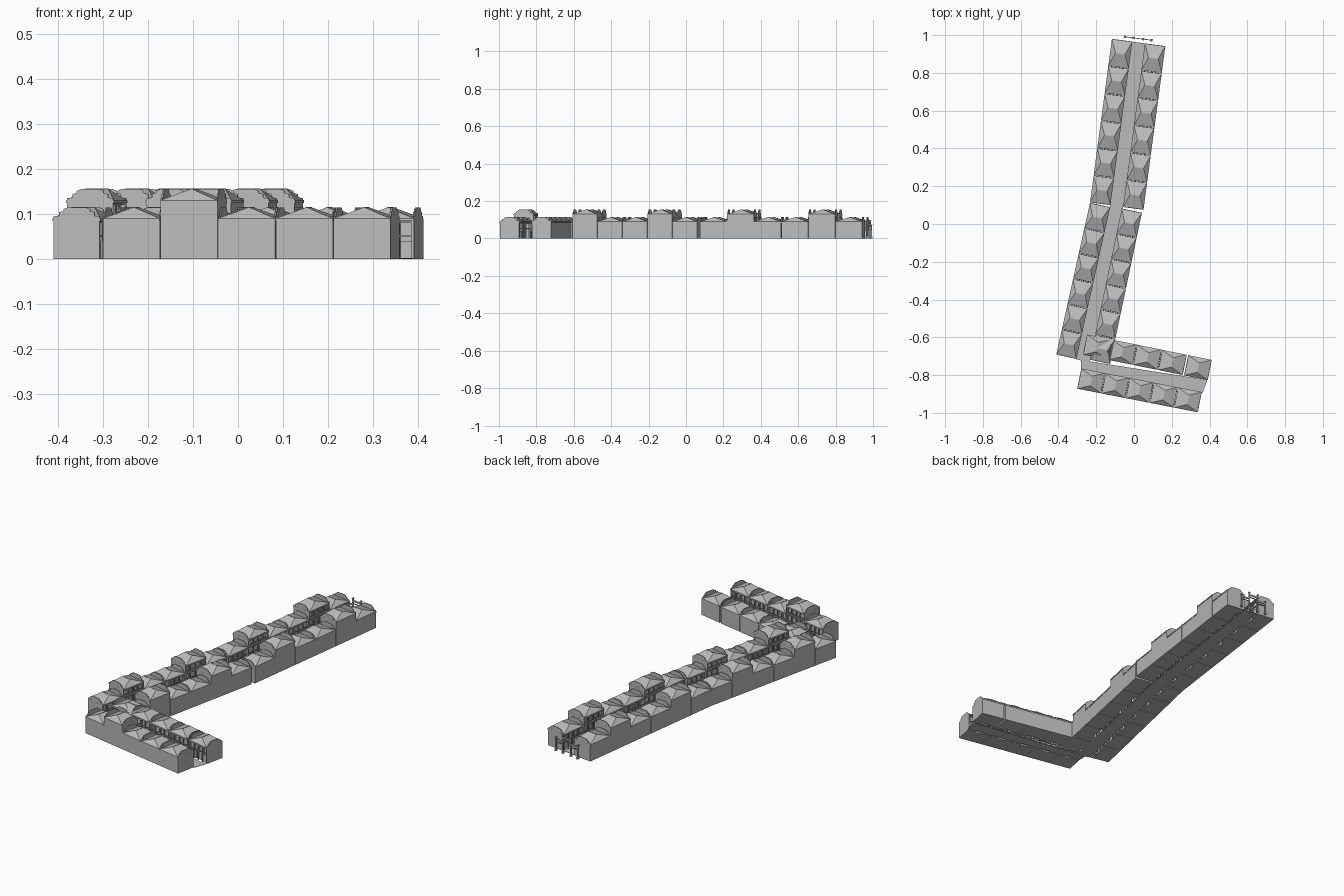
import bpy, bmesh
from mathutils import Vector, Matrix

cube = bpy.data.objects.get("Cube")
if cube:
    bpy.data.objects.remove(cube, do_unlink=True)

grey = bpy.data.materials.new("plain_grey")
grey.use_nodes = True
grey.diffuse_color = (0.5, 0.5, 0.5, 1)
grey.node_tree.nodes["Principled BSDF"].inputs["Base Color"].default_value = (0.5, 0.5, 0.5, 1)

DEPTH = 0.105      # house depth, outer wall to street
RECESS = 0.014     # shopfront set back behind its posts


def frame(origin, along, inward):
    """Local axes: x along the street, y towards the street, z up."""
    m = Matrix.Identity(4)
    for i, col in enumerate((along, inward, Vector((0, 0, 1)), origin)):
        m.col[i][:3] = col
    return m


def box(bm, m, lo, hi):
    lo, hi = Vector(lo), Vector(hi)
    r = bmesh.ops.create_cube(bm, size=1)
    local = Matrix.Translation((lo + hi) / 2) @ Matrix.Diagonal((*(hi - lo), 1))
    bmesh.ops.transform(bm, matrix=m @ local, verts=r["verts"])


def solid(bm, m, rings):
    """Closed loft through rings of equal point count."""
    loops = [[bm.verts.new(m @ Vector(p)) for p in ring] for ring in rings]
    n = len(loops[0])
    for a, b in zip(loops, loops[1:]):
        for i in range(n):
            j = (i + 1) % n
            bm.faces.new((a[i], a[j], b[j], b[i]))
    bm.faces.new(loops[0])
    bm.faces.new(loops[-1])


def finish(name, bm):
    bmesh.ops.remove_doubles(bm, verts=bm.verts, dist=1e-5)
    bmesh.ops.recalc_face_normals(bm, faces=bm.faces)
    me = bpy.data.meshes.new(name)
    bm.to_mesh(me)
    bm.free()
    me.materials.append(grey)
    ob = bpy.data.objects.new(name, me)
    bpy.context.collection.objects.link(ob)


def hip_roof(bm, m, w, eave, ridge):
    o, c, half = 0.002, w / 2, 0.002
    y0, y1 = -o, DEPTH + o

    def rect(xa, xb, ya, yb, z):
        return [(xa, ya, z), (xb, ya, z), (xb, yb, z), (xa, yb, z)]
    solid(bm, m, [rect(0, w, y0, y1, eave - 0.004),
                  rect(0, w, y0, y1, eave + 0.002),
                  rect(c - half, c + half, 0.026, 0.079, ridge)])


def stepped_gable(bm, m, x, base, top):
    """Thin end wall whose outline steps up to a flat crown."""
    rise = top - base
    half = [(0, base - 0.01), (0, base + 0.25 * rise), (0.012, base + 0.3 * rise),
            (0.012, base + 0.6 * rise), (0.022, base + 0.68 * rise),
            (0.022, base + 0.85 * rise), (0.031, top)]
    outline = half + [(DEPTH - y, z) for y, z in reversed(half)]
    solid(bm, m, [[(x + s, y, z) for y, z in outline] for s in (-0.0018, 0.0018)])


def shopfront(bm, m, w, eave, tall):
    back, front = DEPTH - RECESS, DEPTH - 0.002
    n = 4
    for i in range(n + 1):
        x = 0.004 + (w - 0.008) * i / n
        box(bm, m, (x - 0.002, front - 0.004, 0), (x + 0.002, front, eave))
    # counters leave the middle bay open as a doorway
    for a, b in ((0.03, 0.36), (0.64, 0.97)):
        box(bm, m, (w * a, back - 0.002, 0), (w * b, front - 0.005, 0.04))
    for z in (0.05, 0.08) + ((0.095, 0.12) if tall else ()):
        box(bm, m, (0, front - 0.004, z), (w, front, z + 0.003))
    # upright shutter battens on the recessed wall
    for i in range(1, 8):
        x = w * i / 8
        box(bm, m, (x - 0.001, back - 0.001, 0.04), (x + 0.001, back + 0.002, eave - 0.005))
    if tall:
        box(bm, m, (0, back - 0.002, 0.086), (w, front, 0.09))


def row(name, start, end, count, flip, first, talls, gap_at=None):
    """Terrace of houses along its outer wall line."""
    walls, roofs, gables, shops = (bmesh.new() for _ in range(4))
    s, e = Vector((*start, 0)), Vector((*end, 0))
    along = (e - s).normalized()
    inward = Vector((-along.y, along.x, 0)) * flip
    pitch = (e - s).length / count
    for i in range(count):
        tall = (i + first) % 3 == 1 and i in talls
        eave, ridge = (0.128, 0.155) if tall else (0.088, 0.114)
        shift = 0.006 if i == gap_at else 0
        w = pitch - 0.0015 - shift
        m = frame(s + along * (pitch * i + shift), along, inward)
        box(walls, m, (0, 0, 0), (w, DEPTH - RECESS, eave))
        hip_roof(roofs, m, w, eave, ridge)
        # small roll along the ridge
        box(roofs, m, (w / 2 - 0.002, 0.026, ridge - 0.003),
            (w / 2 + 0.002, 0.079, ridge + 0.001))
        for x in (0.002, w - 0.002):
            stepped_gable(gables, m, x, eave, ridge)
        # end walls reach out to the street beside the shopfront
        for x in (0, w - 0.003):
            box(walls, m, (x, DEPTH - RECESS, 0), (x + 0.003, DEPTH, eave))
        shopfront(shops, m, w, eave, tall)
    for part, bm in (("walls", walls), ("roofs", roofs),
                     ("gables", gables), ("shopfronts", shops)):
        finish(f"{name}_{part}", bm)


every = range(6)
row("west_upper", (-0.115, 0.98), (-0.231, 0.112), 6, 1, 0, every)
row("west_lower", (-0.231, 0.112), (-0.41, -0.693), 6, 1, 0, every)
row("east_upper", (0.164, 0.942), (0.048, 0.074), 6, -1, 0, every)
row("east_lower", (0.04, 0.06), (-0.129, -0.742), 6, -1, 0, every)
row("side_front", (-0.30, -0.87), (0.34, -0.995), 5, 1, 0, (1,))
row("side_back", (-0.249, -0.587), (0.413, -0.722), 5, -1, 0, (), 4)


# paving of the bent main street and the side street
def paving(name, outline):
    bm = bmesh.new()
    solid(bm, Matrix.Identity(4), [[(x, y, z) for x, y in outline] for z in (0, 0.002)])
    finish(name, bm)


paving("main_street", [(-0.012, 0.965), (0.06, 0.956), (-0.06, 0.08),
                       (-0.235, -0.735), (-0.305, -0.716), (-0.127, 0.1)])
paving("side_street", [(-0.28, -0.72), (0.388, -0.825), (0.365, -0.892), (-0.28, -0.768)])

# street gate with four posts, stepped lintels and small caps
gate = bmesh.new()
a, b = Vector((-0.055, 0.992, 0)), Vector((0.1, 0.972, 0))
u = (b - a).normalized()
span = (b - a).length
m = frame(a, u, Vector((-u.y, u.x, 0)))
for t, h in ((0.04, 0.075), (0.33, 0.1), (0.67, 0.1), (0.96, 0.075)):
    x = span * t
    box(gate, m, (x - 0.003, -0.003, 0), (x + 0.003, 0.003, h))
    box(gate, m, (x - 0.005, -0.006, 0), (x + 0.005, 0.006, 0.012))
    box(gate, m, (x - 0.005, -0.005, h - 0.004), (x + 0.005, 0.005, h))
for t0, t1, z in ((0.04, 0.33, 0.058), (0.33, 0.67, 0.08), (0.67, 0.96, 0.058)):
    box(gate, m, (span * t0, -0.002, z), (span * t1, 0.002, z + 0.009))
    box(gate, m, (span * t0, -0.002, z - 0.012), (span * t1, 0.002, z - 0.008))
finish("street_gate", gate)
